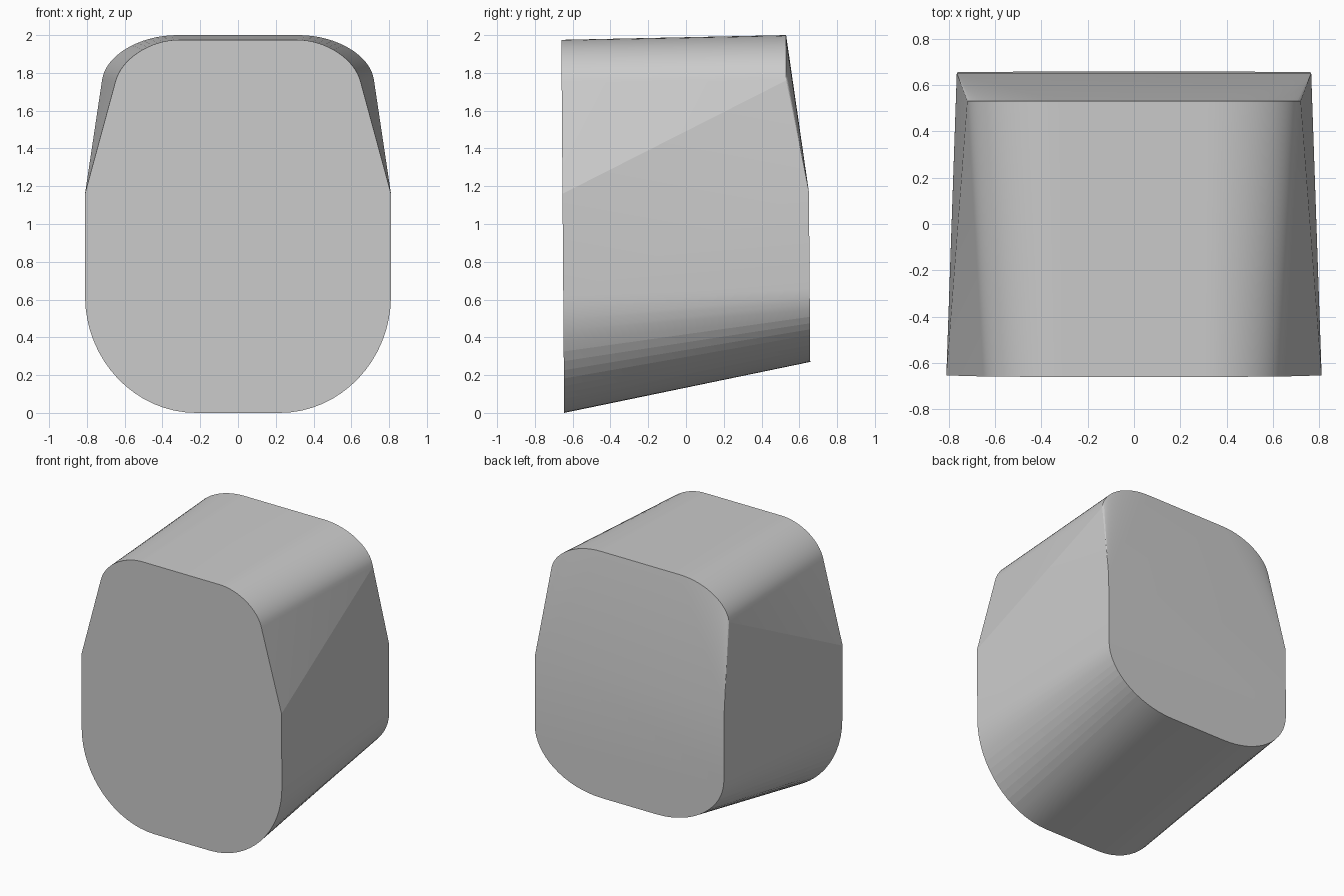
import bpy
import bmesh
import math
from mathutils import Vector

if "Cube" in bpy.data.objects:
    bpy.data.objects.remove(bpy.data.objects["Cube"], do_unlink=True)

STEPS = 16


def arc(start, corner, end):
    """Rounded corner from start to end, tangent to both sides of the corner."""
    a, c, d = Vector(start), Vector(corner), Vector(end)
    b1, b2 = a.lerp(c, 0.55), d.lerp(c, 0.55)
    points = []
    for i in range(STEPS + 1):
        t = i / STEPS
        s = 1 - t
        points.append(a * s**3 + b1 * 3 * s * s * t + b2 * 3 * s * t * t + d * t**3)
    return points


def outline(bottom, waist, top):
    """Closed outline: left half from bottom to top, then its mirror."""
    half = arc(*bottom) + [Vector(waist)] + arc(*top)
    return half + [Vector((-p.x, p.y)) for p in reversed(half)]


# Outlines in x and z
front = outline([(0.22, 0), (0.81, 0), (0.81, 0.62)], (0.81, 1.16),
                [(0.65, 1.75), (0.595, 1.975), (0.31, 1.975)])
back = outline([(0.22, 0.27), (0.765, 0.27), (0.765, 0.66)], (0.765, 1.17),
               [(0.72, 1.76), (0.69, 2.0), (0.32, 2.0)])

bm = bmesh.new()
f = [bm.verts.new((p.x, -0.645 - 0.0075 * p.y, p.y)) for p in front]
# Upper rim of the back leans inward at one constant depth
b = [bm.verts.new((p.x, 0.53 if p.y > 1.5 else 0.66 - 0.008 * p.y, p.y))
     for p in back]
n = len(f)
waist = STEPS + 1
other = n - 1 - waist

# Side skin, with mirrored diagonals from the low front to the high back
for i in range(n):
    j = (i + 1) % n
    if i < n // 2 - 1:
        bm.faces.new((f[i], f[j], b[j]))
        bm.faces.new((f[i], b[j], b[i]))
    elif i in (n // 2 - 1, n - 1):
        bm.faces.new((f[i], f[j], b[j], b[i]))
    else:
        bm.faces.new((f[i], f[j], b[i]))
        bm.faces.new((f[j], b[j], b[i]))

# Front plate and lower back plate
caps = [bm.faces.new(f), bm.faces.new(b[:waist + 1] + b[other:])]

# Upper back plate with fanned corners
for i in range(waist + 1, n // 2 - 1):
    caps.append(bm.faces.new((b[waist], b[i], b[i + 1])))
    caps.append(bm.faces.new((b[other], b[n - 1 - i], b[n - 2 - i])))
caps.append(bm.faces.new((b[waist], b[n // 2 - 1], b[n // 2], b[other])))
bmesh.ops.recalc_face_normals(bm, faces=bm.faces)

mesh = bpy.data.meshes.new("body")
bm.to_mesh(mesh)
bm.free()
body = bpy.data.objects.new("body", mesh)
bpy.context.collection.objects.link(body)

# Single plain grey
grey = bpy.data.materials.new("light grey")
grey.use_nodes = True
colour = (0.6, 0.6, 0.6, 1)
grey.diffuse_color = colour
grey.node_tree.nodes["Principled BSDF"].inputs["Base Color"].default_value = colour
mesh.materials.append(grey)

bpy.context.view_layer.objects.active = body
body.select_set(True)
bpy.ops.object.shade_smooth_by_angle(angle=math.radians(9))
